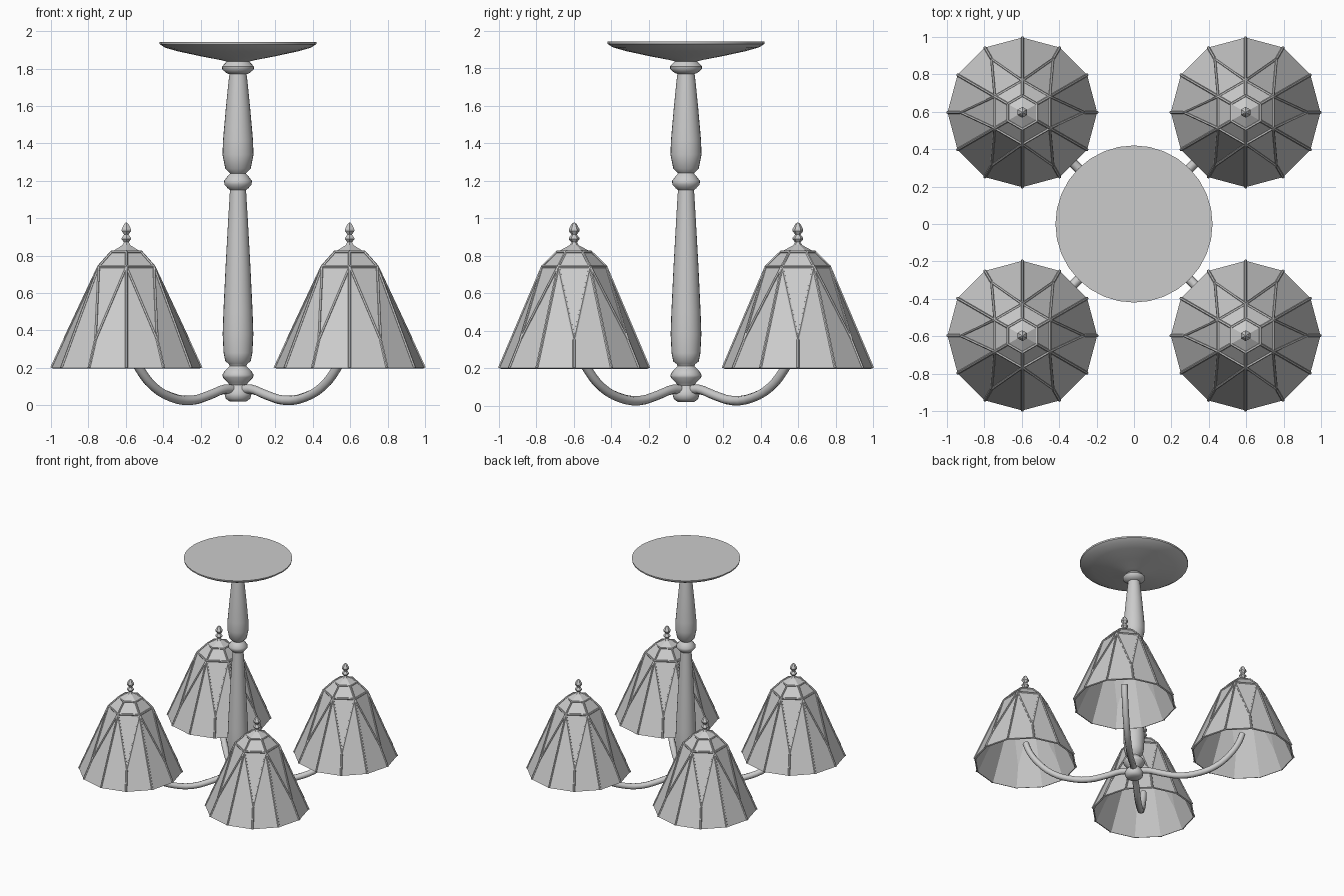
import bpy, bmesh
from math import sin, cos, radians, tau
from mathutils import Vector

if "Cube" in bpy.data.objects:
    bpy.data.objects.remove(bpy.data.objects["Cube"])

C = 0.597          # shade centre offset in x and y


def polar(r, deg, z):
    return Vector((r * cos(radians(deg)), r * sin(radians(deg)), z))


def add_mesh(name, bm, loc=(0, 0, 0), smooth=None):
    bmesh.ops.recalc_face_normals(bm, faces=bm.faces)
    me = bpy.data.meshes.new(name)
    bm.to_mesh(me)
    bm.free()
    ob = bpy.data.objects.new(name, me)
    ob.location = loc
    bpy.context.collection.objects.link(ob)
    if smooth:
        bpy.ops.object.select_all(action='DESELECT')
        ob.select_set(True)
        bpy.context.view_layer.objects.active = ob
        bpy.ops.object.shade_smooth_by_angle(angle=radians(smooth))
    return ob


def lathe(name, profile, segs, loc=(0, 0, 0), start=0, smooth=None):
    bm = bmesh.new()
    rings = [[bm.verts.new(polar(r, start + 360 * i / segs, z)) for i in range(segs)]
             for r, z in profile]
    for a, b in zip(rings, rings[1:]):
        for i in range(segs):
            j = (i + 1) % segs
            bm.faces.new((a[i], a[j], b[j], b[i]))
    bm.faces.new(rings[0])
    bm.faces.new(rings[-1])
    return add_mesh(name, bm, loc, smooth)


def tubes(name, lines, radius, res, loc=(0, 0, 0), smooth_path=False):
    cu = bpy.data.curves.new(name, 'CURVE')
    cu.dimensions = '3D'
    cu.bevel_depth = radius
    cu.bevel_resolution = res
    cu.use_fill_caps = True
    cu.resolution_u = 3
    for pts in lines:
        if smooth_path:
            sp = cu.splines.new('BEZIER')
            sp.bezier_points.add(len(pts) - 1)
            for bp, p in zip(sp.bezier_points, pts):
                bp.co = p
                bp.handle_left_type = bp.handle_right_type = 'AUTO'
        else:
            sp = cu.splines.new('POLY')
            sp.points.add(len(pts) - 1)
            for q, p in zip(sp.points, pts):
                q.co = (*p, 1)
            sp.use_smooth = False
    ob = bpy.data.objects.new(name, cu)
    ob.location = loc
    bpy.context.collection.objects.link(ob)
    return ob


# Ceiling plate
lathe("ceiling_plate", [(0.05, 1.835), (0.09, 1.845), (0.2, 1.866), (0.32, 1.892),
                        (0.39, 1.912), (0.418, 1.93), (0.42, 1.942)], 32, smooth=40)

# Turned central column
lathe("column", [
    (0.045, 0.02), (0.065, 0.035), (0.072, 0.06), (0.06, 0.09), (0.045, 0.108),
    (0.055, 0.122), (0.08, 0.148), (0.084, 0.162), (0.07, 0.185), (0.045, 0.21), (0.05, 0.222),
    (0.068, 0.235), (0.077, 0.28), (0.082, 0.38), (0.078, 0.5), (0.066, 0.75), (0.052, 1.0),
    (0.043, 1.15), (0.055, 1.16), (0.073, 1.18), (0.074, 1.2), (0.055, 1.225), (0.042, 1.24),
    (0.068, 1.265), (0.083, 1.34), (0.08, 1.42), (0.064, 1.6), (0.052, 1.72), (0.046, 1.77),
    (0.06, 1.775), (0.084, 1.795), (0.086, 1.81), (0.06, 1.838), (0.05, 1.85)], 24, smooth=50)


def shade(tag, loc):
    # Twelve-sided skirt meeting a six-sided crown through Y-shaped panels
    bm = bmesh.new()
    base = [bm.verts.new(polar(0.4, 30 * i, 0.2)) for i in range(12)]
    mid = [bm.verts.new(polar(0.33, 60 * i, 0.352)) for i in range(6)]
    hexa = [bm.verts.new(polar(0.17, 60 * i + 30, 0.742)) for i in range(6)]
    crown = [bm.verts.new(polar(0.09, 60 * i + 30, 0.82)) for i in range(6)]
    for i in range(6):
        j = (i + 1) % 6
        bm.faces.new((hexa[i - 1], mid[i], hexa[i]))
        bm.faces.new((mid[i], base[2 * i], base[2 * i + 1], hexa[i]))
        bm.faces.new((hexa[i], base[2 * i + 1], base[2 * j], mid[j]))
        bm.faces.new((hexa[i], hexa[j], crown[j], crown[i]))
    seams = [[v.co.copy() for v in e.verts] for e in bm.edges
             if not all(v.co.z < 0.21 for v in e.verts)]
    ob = add_mesh("shade_" + tag, bm, loc)
    sol = ob.modifiers.new("thickness", 'SOLIDIFY')
    sol.thickness = 0.012
    sol.offset = -1
    # Raised seams between the panels
    tubes("shade_seams_" + tag, seams, 0.008, 1, loc)
    # Cap and finial
    lathe("finial_" + tag, [(0.09, 0.82), (0.024, 0.856), (0.015, 0.872), (0.029, 0.888),
                            (0.028, 0.896), (0.014, 0.912), (0.029, 0.932), (0.028, 0.942),
                            (0.014, 0.968), (0.003, 0.977)], 6, loc, 30)


# Arms and shades at the four corners
arm_path = [(0, 0.08), (0.07, 0.086), (0.15, 0.055), (0.25, 0.026), (0.36, 0.044),
            (0.45, 0.098), (0.52, 0.185), (0.572, 0.29), (0.595, 0.375)]
for sx, side in ((-1, "left"), (1, "right")):
    for sy, end in ((-1, "front"), (1, "back")):
        tag = end + "_" + side
        tubes("arm_" + tag, [[(sx * d, sy * d, z) for d, z in arm_path]], 0.025, 2,
              smooth_path=True)
        shade(tag, (sx * C, sy * C, 0))
